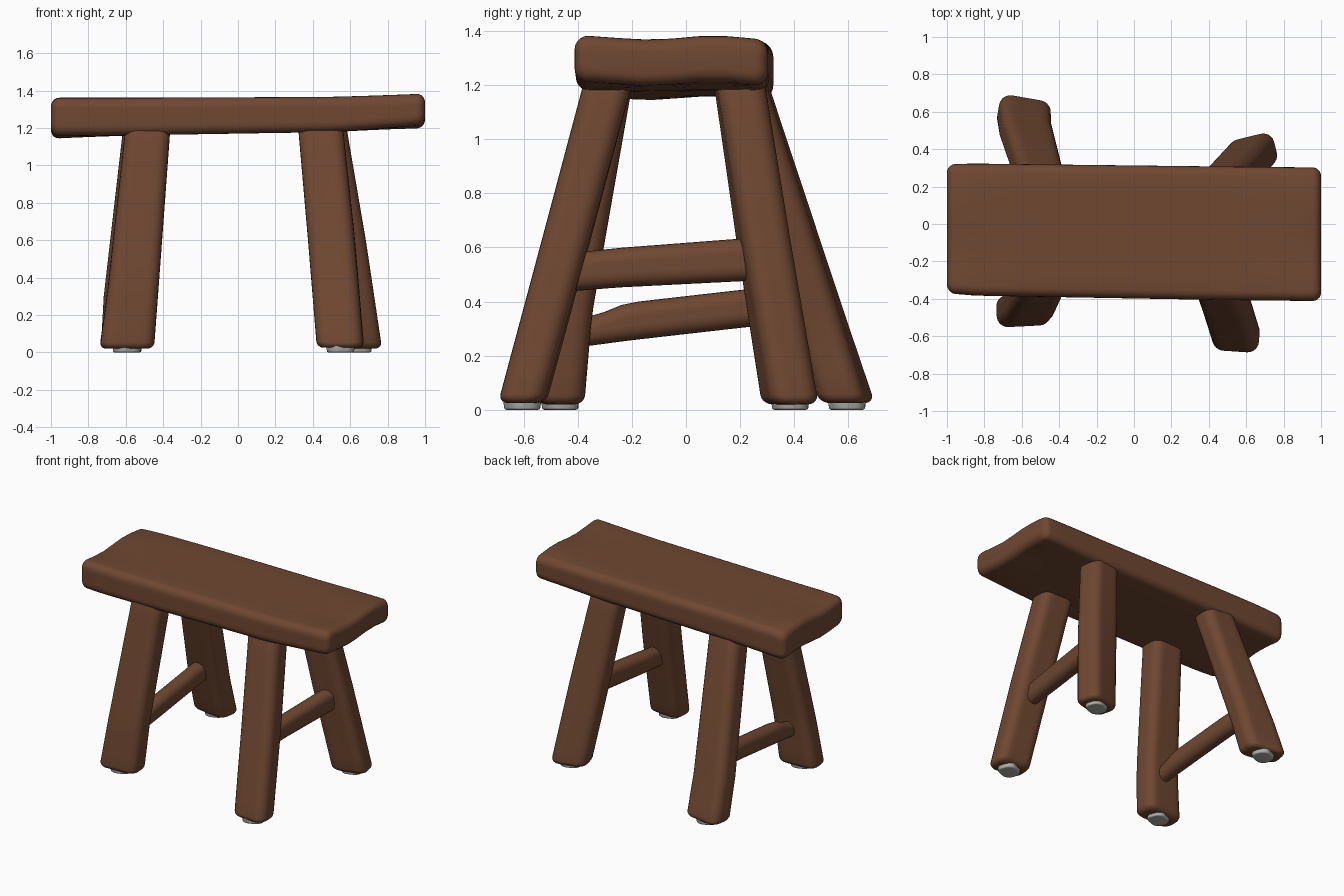
import bpy, bmesh
from math import sin, cos, pi, radians

old = bpy.data.objects.get("Cube")
if old:
    bpy.data.objects.remove(old, do_unlink=True)


def make_material(name, colour):
    m = bpy.data.materials.new(name)
    m.use_nodes = True
    m.diffuse_color = (*colour, 1)
    m.node_tree.nodes["Principled BSDF"].inputs["Base Color"].default_value = (*colour, 1)
    return m


wood = make_material("brown wood", (0.16, 0.064, 0.031))
pad = make_material("grey pad", (0.42, 0.42, 0.41))


def rounded_section(hu, hv, c, side=6, arc=5):
    """Rounded rectangle with points along its straight sides too."""
    c = min(c, hu * 0.98, hv * 0.98)
    corners = []
    for k, (su, sv) in enumerate([(1, 1), (-1, 1), (-1, -1), (1, -1)]):
        for i in range(arc + 1):
            a = (k + i / arc) * pi / 2
            corners.append((su * (hu - c) + c * cos(a), sv * (hv - c) + c * sin(a)))
    pts = []
    for i, (u, v) in enumerate(corners):
        pts.append((u, v))
        if i % (arc + 1) == arc:
            nu, nv = corners[(i + 1) % len(corners)]
            pts += [(u + (nu - u) * j / side, v + (nv - v) * j / side) for j in range(1, side)]
    return pts


def sample(keys, a):
    """Blend the key sections at a place along the axis."""
    for p, q in zip(keys, keys[1:]):
        if a <= q[0] or q is keys[-1]:
            t = (a - p[0]) / (q[0] - p[0])
            return [m + (n - m) * t for m, n in zip(p, q)]


def loft(name, axis, keys, corner, end, mat, rings=14, warp=None):
    """Bar along an axis; keys are (place, u, v, half u, half v, twist degrees)."""
    a0, a1 = keys[0][0], keys[-1][0]
    steps = [(end * (1 - cos(i * pi / 10)), end * (1 - sin(i * pi / 10))) for i in range(5, -1, -1)]
    steps = [(end - d, end * (1 - sin(i * pi / 10))) for i, (d, _) in zip(range(0, 6), steps[::-1])]
    steps = [(end * (1 - cos(i * pi / 10)), end * (1 - sin(i * pi / 10))) for i in range(6)]
    places = [(a0 + d, inset) for d, inset in steps]
    places += [(a0 + end + (a1 - a0 - 2 * end) * i / rings, 0) for i in range(1, rings)]
    places += [(a1 - d, inset) for d, inset in reversed(steps)]
    bm = bmesh.new()
    loops = []
    for a, inset in places:
        _, u0, v0, hu, hv, tw = sample(keys, a)
        ct, st = cos(radians(tw)), sin(radians(tw))
        ring = []
        for u, v in rounded_section(hu - inset, hv - inset, max(corner - inset * 0.5, 0.01)):
            co = [u0 + u * ct - v * st, v0 + u * st + v * ct]
            co.insert(axis, a)
            ring.append(bm.verts.new(warp(*co) if warp else co))
        loops.append(ring)
    n = len(loops[0])
    for p, q in zip(loops, loops[1:]):
        for i in range(n):
            bm.faces.new((p[i], p[(i + 1) % n], q[(i + 1) % n], q[i]))
    bm.faces.new(loops[0])
    bm.faces.new(loops[-1])
    bmesh.ops.recalc_face_normals(bm, faces=bm.faces)
    me = bpy.data.meshes.new(name)
    bm.to_mesh(me)
    bm.free()
    me.materials.append(mat)
    ob = bpy.data.objects.new(name, me)
    bpy.context.collection.objects.link(ob)
    bpy.ops.object.select_all(action="DESELECT")
    ob.select_set(True)
    bpy.context.view_layer.objects.active = ob
    bpy.ops.object.shade_smooth_by_angle(angle=radians(50))
    return ob


# Seat plank, slightly wavy across its ends
def seat_wave(x, y, z):
    return x, y, z + 0.009 * x ** 4 * cos((y - 0.1) * 13) - 0.004 * x ** 4


loft("seat", 0, [
    (-1.0, -0.025, 1.256, 0.345, 0.101, 0),
    (-0.85, -0.03, 1.258, 0.353, 0.102, 0),
    (0.5, -0.05, 1.272, 0.357, 0.094, 0),
    (1.0, -0.055, 1.295, 0.357, 0.084, 0),
], 0.05, 0.045, wood, 24, seat_wave)

# Splayed legs, from foot to seat
legs = {
    "front_right_leg": [(0.02, -0.595, -0.465, 0.145, 0.085, 3), (0.35, -0.56, -0.435, 0.135, 0.085, 2),
                        (1.22, -0.48, -0.285, 0.12, 0.09, 0)],
    "back_right_leg": [(0.025, -0.59, 0.595, 0.14, 0.09, -10), (0.3, -0.58, 0.505, 0.135, 0.09, -8),
                       (1.22, -0.49, 0.205, 0.12, 0.09, -4)],
    "front_left_leg": [(0.025, 0.548, -0.605, 0.125, 0.085, -4), (0.6, 0.5, -0.45, 0.125, 0.088, -2),
                       (1.22, 0.44, -0.285, 0.12, 0.09, 0)],
    "back_left_leg": [(0.02, 0.64, 0.385, 0.125, 0.09, 14), (0.6, 0.555, 0.29, 0.125, 0.09, 10),
                      (1.22, 0.46, 0.195, 0.115, 0.09, 5)],
}
for name, keys in legs.items():
    loft(name, 2, keys, 0.06, 0.035, wood)
    # Worn pad under each foot
    _, x, y, *_ = keys[0]
    loft(name.replace("leg", "foot_pad"), 2, [
        (0.0, x, y, 0.07, 0.06, 20), (0.06, x, y, 0.075, 0.065, 20)], 0.05, 0.008, pad, 3)

# Stretchers between the front and back legs
loft("left_stretcher", 1, [
    (-0.46, 0.51, 0.505, 0.05, 0.07, 0), (-0.25, 0.52, 0.525, 0.055, 0.073, 0),
    (0.30, 0.565, 0.56, 0.055, 0.08, 0)], 0.05, 0.02, wood)
loft("right_stretcher", 1, [
    (-0.45, -0.56, 0.275, 0.045, 0.05, 0), (-0.33, -0.56, 0.295, 0.05, 0.055, 0),
    (-0.22, -0.56, 0.325, 0.055, 0.07, 0), (0.22, -0.57, 0.375, 0.055, 0.07, 0),
    (0.48, -0.58, 0.40, 0.055, 0.07, 0)], 0.05, 0.02, wood)
